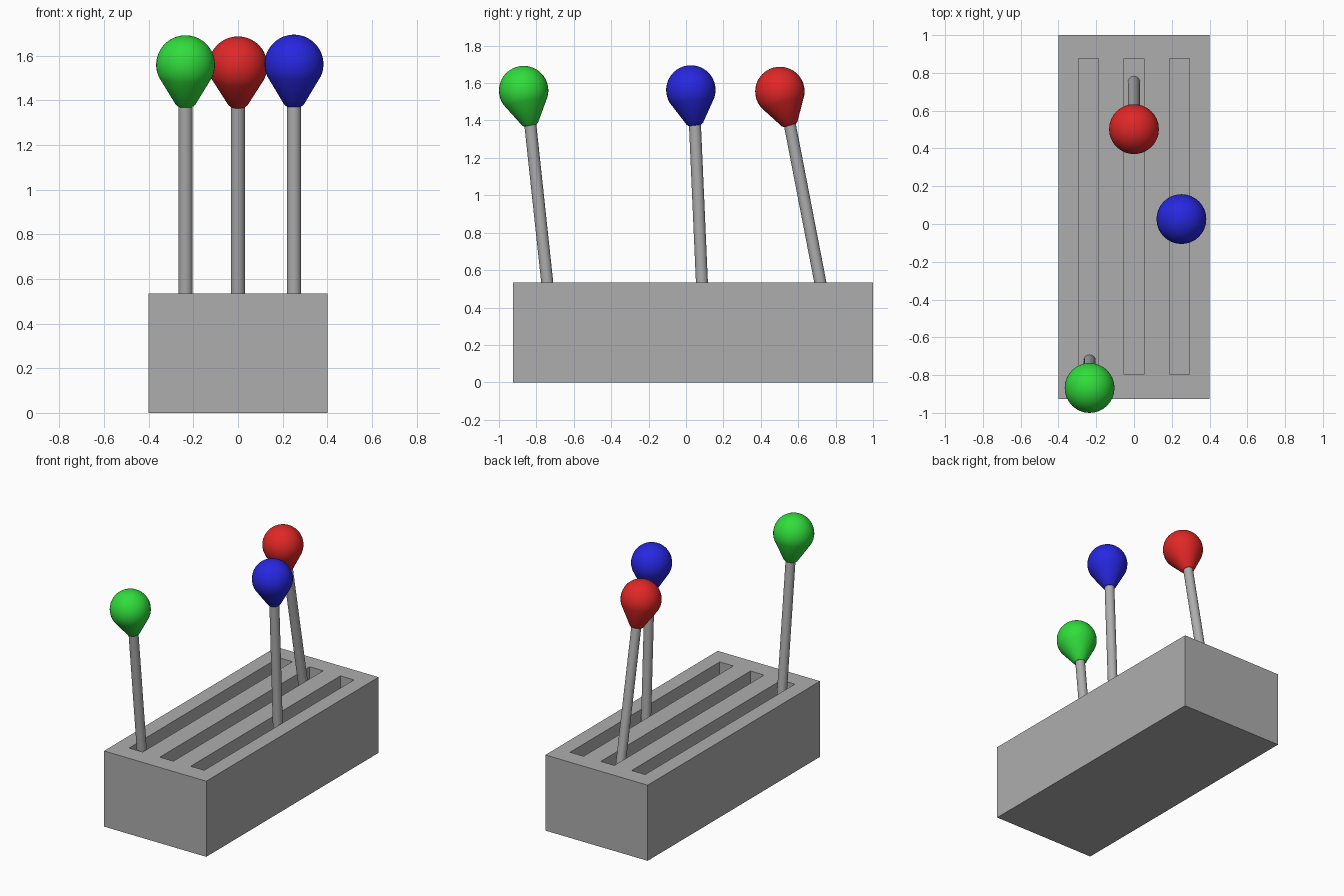
import bpy, bmesh, math
from mathutils import Vector

if "Cube" in bpy.data.objects:
    bpy.data.objects.remove(bpy.data.objects["Cube"])


def material(name, color):
    m = bpy.data.materials.new(name)
    m.diffuse_color = (*color, 1)
    m.use_nodes = True
    m.node_tree.nodes["Principled BSDF"].inputs["Base Color"].default_value = m.diffuse_color
    return m


GREY = material("grey", (0.42, 0.42, 0.42))
RED = material("red", (0.75, 0.02, 0.02))
GREEN = material("green", (0.03, 0.72, 0.045))
BLUE = material("blue", (0.02, 0.02, 0.75))

TOP, FLOOR = 0.535, 0.37


def box(name, lo, hi):
    lo, hi = Vector(lo), Vector(hi)
    bpy.ops.mesh.primitive_cube_add(size=1, location=(lo + hi) / 2)
    o = bpy.context.object
    o.name = name
    o.scale = hi - lo
    bpy.ops.object.transform_apply(location=True, rotation=True, scale=True)
    return o


def lathe(name, start, end, profile, mat, segments=32):
    """Spin (radius, height) points about the axis from start towards end."""
    bm = bmesh.new()
    verts = [bm.verts.new((r, 0, h)) for r, h in profile]
    edges = [bm.edges.new(p) for p in zip(verts, verts[1:])]
    bmesh.ops.spin(bm, geom=verts + edges, cent=(0, 0, 0), axis=(0, 0, 1),
                   angle=math.tau, steps=segments, use_merge=True)
    bmesh.ops.remove_doubles(bm, verts=bm.verts, dist=1e-5)
    bmesh.ops.recalc_face_normals(bm, faces=bm.faces)
    me = bpy.data.meshes.new(name)
    bm.to_mesh(me)
    bm.free()
    me.materials.append(mat)
    o = bpy.data.objects.new(name, me)
    bpy.context.collection.objects.link(o)
    o.location = start
    axis = Vector(end) - Vector(start)
    o.rotation_euler = (math.atan2(-axis.y, axis.z), 0, 0)
    bpy.ops.object.select_all(action='DESELECT')
    o.select_set(True)
    bpy.context.view_layer.objects.active = o
    bpy.ops.object.shade_smooth_by_angle(angle=math.radians(30))
    return o


# Base block with three blind slots
base = box("base", (-0.4, -0.926, 0), (0.4, 1.0, TOP))
base.data.materials.append(GREY)
for x in (-0.241, 0, 0.241):
    cutter = box("slot_cutter", (x - 0.053, -0.797, FLOOR), (x + 0.053, 0.876, TOP + 0.1))
    mod = base.modifiers.new("slot", 'BOOLEAN')
    mod.object, mod.operation, mod.solver = cutter, 'DIFFERENCE', 'EXACT'
    bpy.context.view_layer.objects.active = base
    bpy.ops.object.modifier_apply(modifier=mod.name)
    bpy.data.objects.remove(cutter)


def lever(name, x, y_slot, y_neck, y_knob, z_knob, mat):
    neck = Vector((x, y_neck, 1.374))
    knob = Vector((x, y_knob, z_knob))
    # Rod, continued below the top face into the slot floor
    slope = (y_neck - y_slot) / (neck.z - TOP)
    foot = Vector((x, y_slot + slope * (FLOOR - 0.01 - TOP), FLOOR - 0.01))
    length = (neck - foot).length + 0.06
    lathe(name + "_rod", foot, neck, [(0, 0), (0.032, 0), (0.032, length), (0, length)], GREY)
    # Teardrop knob: tapered neck running tangentially into a ball
    r, d = 0.132, (knob - neck).length
    a0 = math.radians(-25)
    ball = [(r * math.cos(a), d + r * math.sin(a))
            for a in (a0 + (math.pi / 2 - a0) * i / 16 for i in range(16))]
    lathe(name + "_knob", neck, knob,
          [(0, -0.002), (0.034, 0), (0.044, 0.008)] + ball + [(0, d + r)], mat)


# Levers, each at its own position along the slot
lever("green_lever", -0.235, -0.742, -0.832, -0.868, 1.56, GREEN)
lever("red_lever", 0.0, 0.718, 0.556, 0.502, 1.555, RED)
lever("blue_lever", 0.251, 0.085, 0.048, 0.026, 1.563, BLUE)
